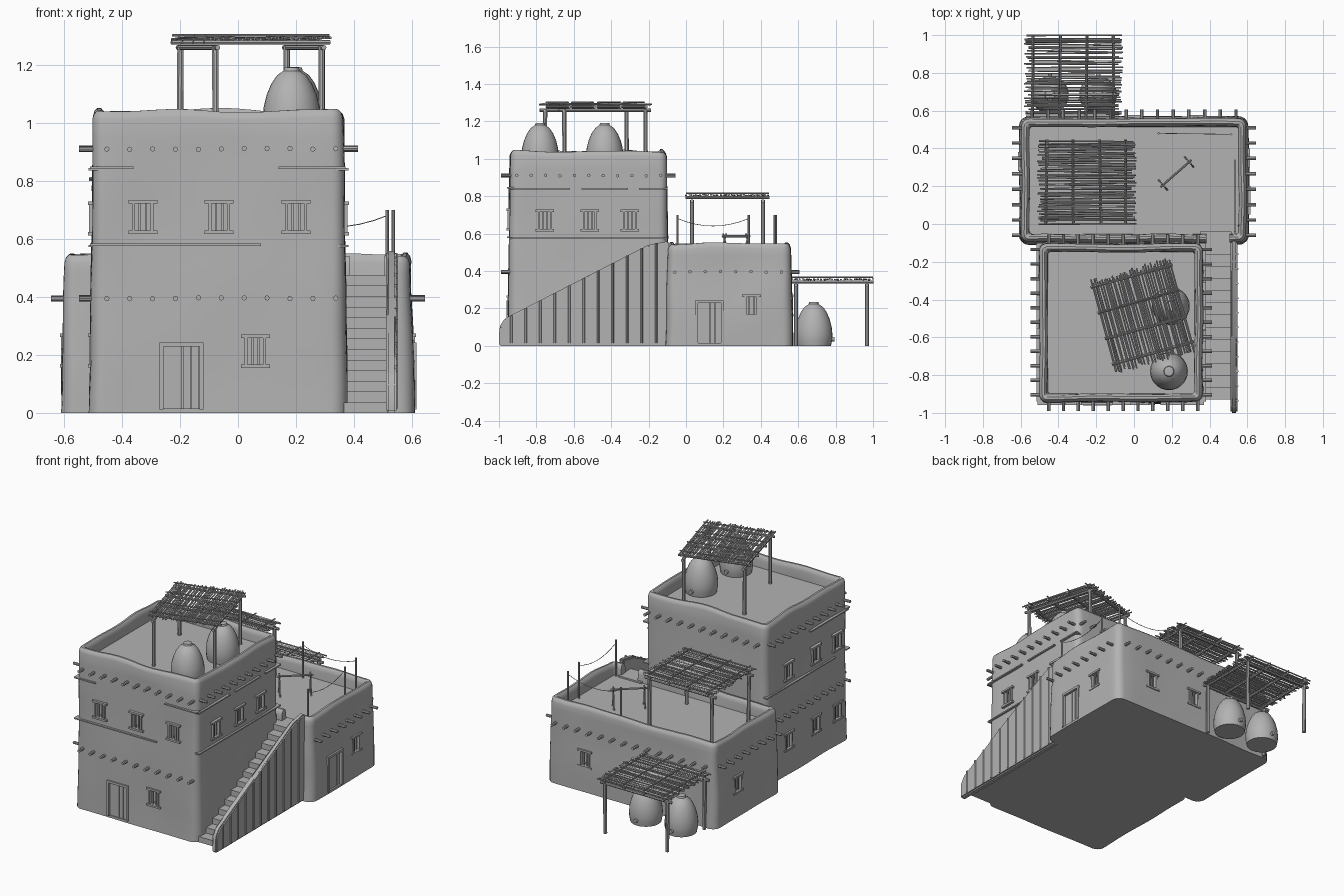
import bpy, bmesh, math, random
from mathutils import Vector, Matrix, noise

if "Cube" in bpy.data.objects:
    bpy.data.objects.remove(bpy.data.objects["Cube"])

random.seed(4)
clay = bpy.data.materials.new("clay_grey")
clay.diffuse_color = (0.45, 0.45, 0.45, 1)
clay.use_nodes = True
clay.node_tree.nodes["Principled BSDF"].inputs["Base Color"].default_value = clay.diffuse_color


def finish(name, bm, smooth=True):
    bmesh.ops.recalc_face_normals(bm, faces=bm.faces)
    me = bpy.data.meshes.new(name)
    bm.to_mesh(me)
    bm.free()
    ob = bpy.data.objects.new(name, me)
    bpy.context.collection.objects.link(ob)
    me.materials.append(clay)
    if smooth:
        bpy.ops.object.select_all(action='DESELECT')
        ob.select_set(True)
        bpy.context.view_layer.objects.active = ob
        bpy.ops.object.shade_smooth_by_angle(angle=math.radians(40))
    return ob


def box(bm, lo, hi, mat=Matrix()):
    lo, hi = Vector(lo), Vector(hi)
    m = mat @ Matrix.Translation((lo + hi) / 2) @ Matrix.Diagonal((*(hi - lo), 1))
    bmesh.ops.create_cube(bm, size=1, matrix=m)


def rod(bm, a, b, r, n=8):
    a, b = Vector(a), Vector(b)
    d = b - a
    m = Matrix.Translation((a + b) / 2) @ d.to_track_quat('Z', 'Y').to_matrix().to_4x4()
    bmesh.ops.create_cone(bm, cap_ends=True, segments=n, radius1=r, radius2=r, depth=d.length, matrix=m)


def loft(bm, rings):
    vs = [[bm.verts.new(p) for p in ring] for ring in rings]
    n = len(vs[0])
    for a, b in zip(vs, vs[1:]):
        for i in range(n):
            bm.faces.new((a[i], a[(i + 1) % n], b[(i + 1) % n], b[i]))
    bm.faces.new(vs[0])
    bm.faces.new(vs[-1])


# Facing: wall-local x runs along the wall, y goes inward, z is up
def on_wall(side, u, plane, z=0):
    ang = {'front': 0, 'right': 90, 'back': 180, 'left': -90}[side]
    loc = (u, plane, z) if side in ('front', 'back') else (plane, u, z)
    return Matrix.Translation(loc) @ Matrix.Rotation(math.radians(ang), 4, 'Z')


# Mud-walled block with rounded corners, uneven faces and a sunken roof
def walls(name, x0, x1, y0, y1, top, floor):
    def ring(off, z, rough=1.0):
        r = max(0.045 - off, 0.012)
        ax, bx, ay, by = x0 + off + r, x1 - off - r, y0 + off + r, y1 - off - r
        corners = [(bx, by, 0), (ax, by, 90), (ax, ay, 180), (bx, ay, 270)]
        pts = []
        for i, (cx, cy, a0) in enumerate(corners):
            for k in range(6):
                a = math.radians(a0 + 18 * k)
                pts.append(Vector((cx + r * math.cos(a), cy + r * math.sin(a), z)))
            nx, ny, na = corners[(i + 1) % 4]
            a = math.radians(na)
            end = Vector((nx + r * math.cos(a), ny + r * math.sin(a), z))
            start = pts[-1].copy()
            pts += [start.lerp(end, t / 14) for t in range(1, 14)]
        for p in pts:
            q = p.copy()
            p.x += 0.008 * rough * noise.noise(q * 3.5)
            p.y += 0.008 * rough * noise.noise(q * 3.5 + Vector((7, 3, 1)))
            if z > top - 0.05:
                p.z += 0.016 * noise.noise(Vector((q.x * 4, q.y * 4, 2)))
        return pts
    n = 14
    rings = [ring(-0.008 + 0.012 * t / n, (top - 0.03) * t / n) for t in range(n + 1)]
    rings += [ring(0.009, top - 0.014), ring(0.02, top - 0.003), ring(0.032, top - 0.003),
              ring(0.042, top - 0.014), ring(0.046, top - 0.035), ring(0.048, floor, 0)]
    bm = bmesh.new()
    loft(bm, rings)
    return finish(name, bm)


TALL = dict(front=-0.945, right=0.368, back=-0.1, left=-0.503)
LOW = dict(front=-0.1, right=0.6, back=0.562, left=-0.6)
tall = walls("tall_house", -0.503, 0.368, -0.945, -0.1, 1.045, 0.96)
low = walls("low_house", -0.6, 0.6, -0.1, 0.562, 0.55, 0.465)

# Openings: (side, position along wall, centre height)
tall_windows = [('front', u, 0.675) for u in (-0.328, -0.065, 0.2)] + [('front', 0.06, 0.212)]
tall_windows += [('right', u, 0.67) for u in (-0.755, -0.515, -0.3)]
tall_windows += [('left', u, z) for u in (-0.83, -0.61, -0.33) for z in (0.215, 0.67)]
low_windows = [('right', 0.35, 0.215), ('back', 0.33, 0.215), ('back', 0, 0.215), ('left', 0.33, 0.215)]
doors = {'tall': ('front', -0.195), 'low': ('right', 0.125)}

for name, house, plane, wins in (("tall", tall, TALL, tall_windows), ("low", low, LOW, low_windows)):
    cut, frames, leaf = bmesh.new(), bmesh.new(), bmesh.new()
    for side, u, z in wins:
        m = on_wall(side, u, plane[side], z)
        box(cut, (-0.036, -0.05, -0.05), (0.036, 0.045, 0.05), m)
        box(frames, (-0.05, -0.014, 0.046), (0.05, 0.03, 0.058), m)
        box(frames, (-0.05, -0.014, -0.058), (0.05, 0.03, -0.046), m)
        for x in (-0.032, 0.032):
            box(frames, (x - 0.005, -0.01, -0.048), (x + 0.005, 0.03, 0.048), m)
        for x in (-0.011, 0.011):
            box(frames, (x - 0.004, 0, -0.048), (x + 0.004, 0.008, 0.048), m)
    side, u = doors[name]
    m = on_wall(side, u, plane[side])
    box(cut, (-0.066, -0.05, 0.015), (0.066, 0.03, 0.23), m)
    for x in (-0.069, 0.069):
        box(frames, (x - 0.007, -0.016, 0.012), (x + 0.007, 0.03, 0.235), m)
    box(frames, (-0.076, -0.016, 0.228), (0.076, 0.03, 0.243), m)
    for x, w in ((-0.03, 0.032), (0.018, 0.013), (0.047, 0.014)):
        box(leaf, (x - w, 0.0, 0.015), (x + w, 0.029, 0.228), m)
    if name == "low":  # gap in the parapet at the head of the stairs
        box(cut, (0.385, -0.2, 0.47), (0.505, -0.03, 0.7))
    cutter = finish(name + "_opening_cutter", cut, False)
    cutter.hide_render = True
    cutter.hide_viewport = True
    mod = house.modifiers.new("openings", 'BOOLEAN')
    mod.object, mod.solver = cutter, 'EXACT'
    finish(name + "_window_and_door_frames", frames, False)
    finish(name + "_door_planks", leaf, False)

# Roof beam ends poking out of the walls
bm = bmesh.new()
def beam_row(side, plane, z, a, b, n):
    for i in range(n):
        m = on_wall(side, a + (b - a) * i / (n - 1), plane, z + random.uniform(-0.002, 0.002))
        rod(bm, m @ Vector((0, 0.03, 0)), m @ Vector((0, -0.045, 0)), 0.009)
for side in TALL:
    a, b = (-0.452, 0.337) if side in ('front', 'back') else (-0.905, -0.135)
    beam_row(side, TALL[side], 0.91, a, b, 11)
    if side in ('front', 'left'):
        beam_row(side, TALL[side], 0.395, a, b, 11)
for side in ('left', 'right'):
    beam_row(side, LOW[side], 0.395, -0.06, 0.51, 8)
beam_row('back', LOW['back'], 0.395, -0.54, 0.54, 14)
finish("beam_ends", bm)

# Thin timber courses set in the tall walls
bm = bmesh.new()
for side, z, a, b in (('front', 0.845, -0.51, -0.36), ('front', 0.845, 0.14, 0.37), ('front', 0.58, -0.51, 0.08),
                      ('right', 0.84, -0.94, -0.62), ('right', 0.84, -0.56, -0.31), ('right', 0.84, -0.25, -0.1),
                      ('right', 0.575, -0.94, -0.1), ('left', 0.84, -0.94, -0.55), ('left', 0.575, -0.8, -0.1)):
    m = on_wall(side, (a + b) / 2, TALL[side], z)
    h = (b - a) / 2
    box(bm, (-h, -0.012, -0.004), (h, 0.03, 0.004), m)
finish("timber_courses", bm, False)

# Staircase, its sloping side wall and the upright ribs
bm = bmesh.new()
N = 13
for i in range(N):
    y = -0.93 + 0.83 * i / N
    box(bm, (0.35, y, 0), (0.515, y + 0.83 / N + (0.06 if i == N - 1 else 0.0), 0.475 * (i + 1) / N))
finish("stairs", bm, False)
side_profile = [(-1, 0), (-0.998, 0.1), (-0.97, 0.145), (-0.6, 0.335), (-0.2, 0.54), (-0.09, 0.56), (-0.09, 0)]
bm = bmesh.new()
loft(bm, [[(x, y, z) for y, z in side_profile] for x in (0.51, 0.547)])
bmesh.ops.bevel(bm, geom=bm.edges[:], offset=0.008, segments=2, affect='EDGES')
finish("stair_side_wall", bm)
bm = bmesh.new()
for i in range(11):
    y = -0.935 + 0.0775 * i
    rod(bm, (0.546, y, 0.015), (0.546, y, min(0.16 + (y + 0.94) * 0.515, 0.55)), 0.007, 6)
finish("stair_wall_ribs", bm)

# Brushwood shelters on four posts
def shelter(name, x, y, base, top, ang):
    bm = bmesh.new()
    j = lambda s: random.uniform(-s, s)
    for px in (-0.225, 0.225):
        for py in (-0.19, 0.19):
            rod(bm, (px + j(0.004), py, base), (px, py, top - 0.04), 0.0115)
    for py in (-0.19, 0.19):
        rod(bm, (-0.255, py, top - 0.046), (0.255, py, top - 0.046), 0.009)
    for px in (-0.215, -0.075, 0.07, 0.21):
        rod(bm, (px + j(0.006), -0.225, top - 0.028), (px + j(0.006), 0.225, top - 0.028), 0.008)
        rod(bm, (px, -0.222, top - 0.004), (px + j(0.005), 0.222, top - 0.004), 0.004, 6)
    for i in range(38):
        ty = -0.218 + 0.436 * i / 37
        rod(bm, (-0.25 + j(0.014), ty + j(0.006), top - 0.015 + j(0.003)),
            (0.25 + j(0.014), ty + j(0.006), top - 0.015 + j(0.003)), 0.0045, 5)
    bm.transform(Matrix.Translation((x, y, 0)) @ Matrix.Rotation(math.radians(ang), 4, 'Z'))
    finish(name, bm)
shelter("tall_roof_shelter", 0.045, -0.485, 0.955, 1.305, -74.5)
shelter("low_roof_shelter", -0.25, 0.222, 0.46, 0.82, 0)
shelter("ground_shelter", -0.32, 0.778, 0, 0.37, 0)

# Beehive-shaped clay jars with a small spout
jar = [(0.092, 0), (0.098, 0.03), (0.1, 0.06), (0.096, 0.1), (0.086, 0.14), (0.07, 0.178), (0.05, 0.207),
       (0.028, 0.222), (0.025, 0.233), (0.012, 0.235)]
for i, (x, y, z) in enumerate([(0.185, -0.78, 0.957), (0.195, -0.435, 0.957), (-0.445, 0.683, 0), (-0.19, 0.683, 0)]):
    bm = bmesh.new()
    loft(bm, [[(x + r * math.cos(math.tau * k / 28), y + r * math.sin(math.tau * k / 28), z + h)
               for k in range(28)] for r, h in jar])
    rod(bm, (x, y + 0.08, z + 0.035), (x, y + 0.112, z + 0.035), 0.012, 10)
    finish(f"clay_jar_{i + 1}", bm)

# Line poles with sagging ropes
poles, ropes = bmesh.new(), bmesh.new()
for a, b, h in (((0.13, 0.48), (0.515, 0.475), 0.69), ((0.535, 0.335), (0.535, -0.045), 0.69)):
    for p in (a, b):
        rod(poles, (*p, 0.46), (*p, h + 0.01), 0.006)
    pts = [Vector((*Vector(a).lerp(Vector(b), t / 8), h - 0.01 - 0.16 * (t / 8) * (1 - t / 8))) for t in range(9)]
    for p, q in zip(pts, pts[1:]):
        rod(ropes, p, q, 0.0018, 5)
finish("line_poles", poles)
finish("line_ropes", ropes)

# Drying rack on the low roof: two crossed trestles and a bar
bm = bmesh.new()
a, b = Vector((0.14, 0.195, 0.585)), Vector((0.305, 0.34, 0.585))
rod(bm, a, b, 0.006)
across = Vector((-0.66, 0.75, 0)) * 0.035
for p in (a.lerp(b, 0.08), a.lerp(b, 0.92)):
    for s in (-1, 1):
        rod(bm, p - across * s - Vector((0, 0, 0.125)), p + across * s * 0.3 + Vector((0, 0, 0.015)), 0.005, 6)
finish("drying_rack", bm)
